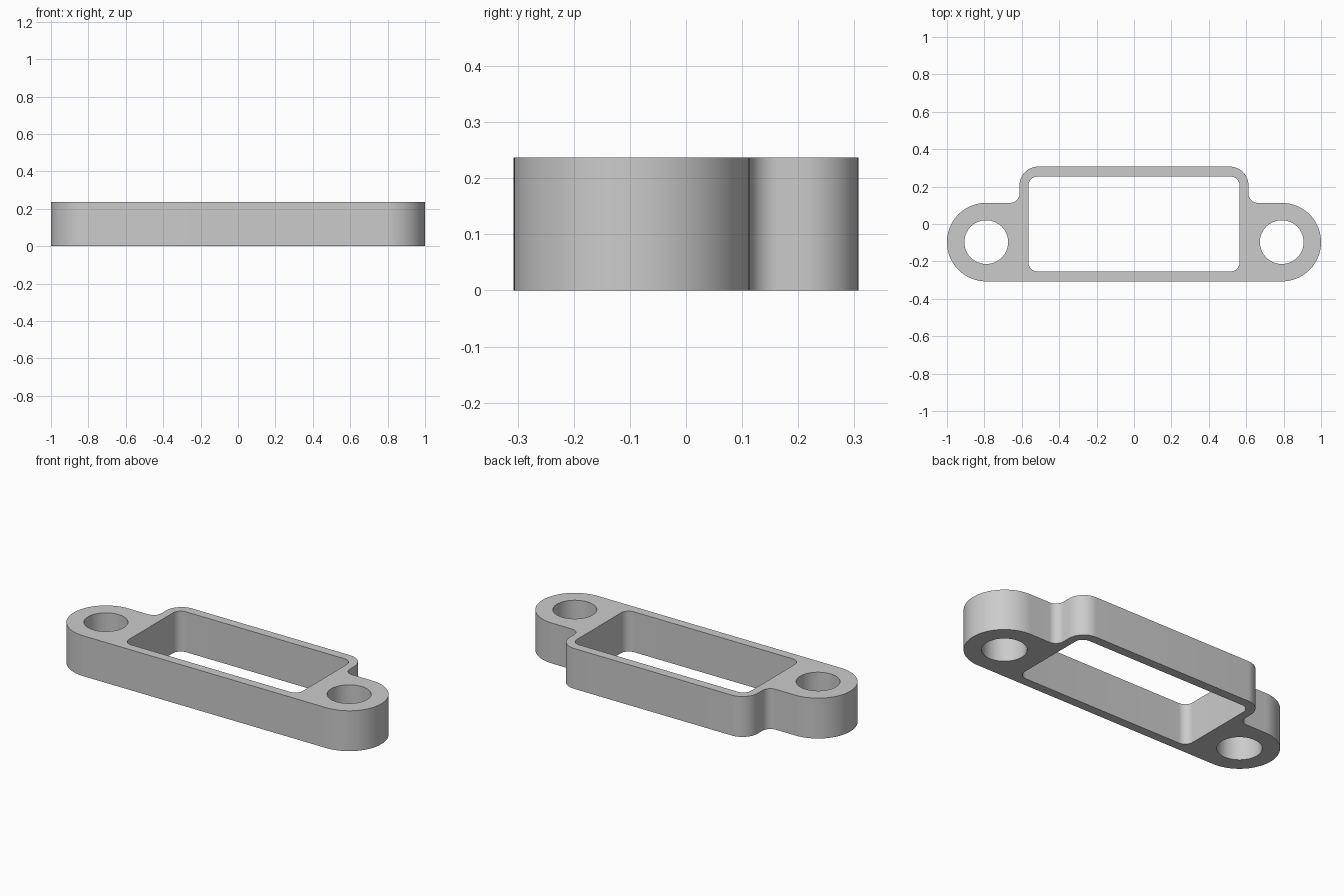
import bpy
from math import cos, sin, pi, radians

HEIGHT = 0.237
EAR_X, EAR_Y, EAR_R = 0.79, -0.097, 0.21
HOLE_R = 0.117
BOX_X, BOX_TOP, BOX_R = 0.612, 0.307, 0.1
FILLET = 0.05

cube = bpy.data.objects.get("Cube")
if cube:
    bpy.data.objects.remove(cube, do_unlink=True)


def arc(cx, cy, r, start, end, steps=16):
    """Points along an arc, angles in degrees."""
    angles = [radians(start + (end - start) * i / steps) for i in range(steps + 1)]
    return [(cx + r * cos(a), cy + r * sin(a)) for a in angles]


def add_loop(curve, points):
    spline = curve.splines.new('POLY')
    spline.points.add(len(points) - 1)
    for p, (x, y) in zip(spline.points, points):
        p.co = (x, y, 0, 1)
    spline.use_cyclic_u = True


# Outer outline: right half from the bottom up, then mirrored
half = arc(EAR_X, EAR_Y, EAR_R, -90, 90, 48)
half += arc(BOX_X + FILLET, EAR_Y + EAR_R + FILLET, FILLET, 270, 180)
half += arc(BOX_X - BOX_R, BOX_TOP - BOX_R, BOX_R, 0, 90)
outline = half + [(-x, y) for x, y in reversed(half)]

# Rounded rectangular opening
win_x, win_y, win_r = 0.565, 0.254, 0.05
window = []
for sx, sy, start in ((1, 1, 0), (-1, 1, 90), (-1, -1, 180), (1, -1, 270)):
    window += arc(sx * (win_x - win_r), sy * (win_y - win_r), win_r, start, start + 90)

# Extruded flat profile with the opening and two bolt holes
curve = bpy.data.curves.new("frame_profile", 'CURVE')
curve.dimensions = '2D'
curve.fill_mode = 'BOTH'
curve.extrude = HEIGHT / 2
add_loop(curve, outline)
add_loop(curve, window)
for side in (-1, 1):
    add_loop(curve, arc(side * EAR_X, EAR_Y, HOLE_R, 0, 360, 64)[:-1])

frame = bpy.data.objects.new("mounting_frame", curve)
frame.location.z = HEIGHT / 2
bpy.context.collection.objects.link(frame)
bpy.ops.object.select_all(action='DESELECT')
frame.select_set(True)
bpy.context.view_layer.objects.active = frame
bpy.ops.object.convert(target='MESH')
frame = bpy.context.view_layer.objects.active

# Weld caps to walls and smooth the rounded sides
bpy.ops.object.mode_set(mode='EDIT')
bpy.ops.mesh.select_all(action='SELECT')
bpy.ops.mesh.remove_doubles(threshold=0.0001)
bpy.ops.mesh.normals_make_consistent(inside=False)
bpy.ops.object.mode_set(mode='OBJECT')
bpy.ops.object.shade_smooth_by_angle(angle=radians(30))

# Plain grey finish
grey = bpy.data.materials.new("grey")
grey.use_nodes = True
color = (0.6, 0.6, 0.6, 1)
grey.diffuse_color = color
grey.node_tree.nodes["Principled BSDF"].inputs["Base Color"].default_value = color
frame.data.materials.clear()
frame.data.materials.append(grey)
